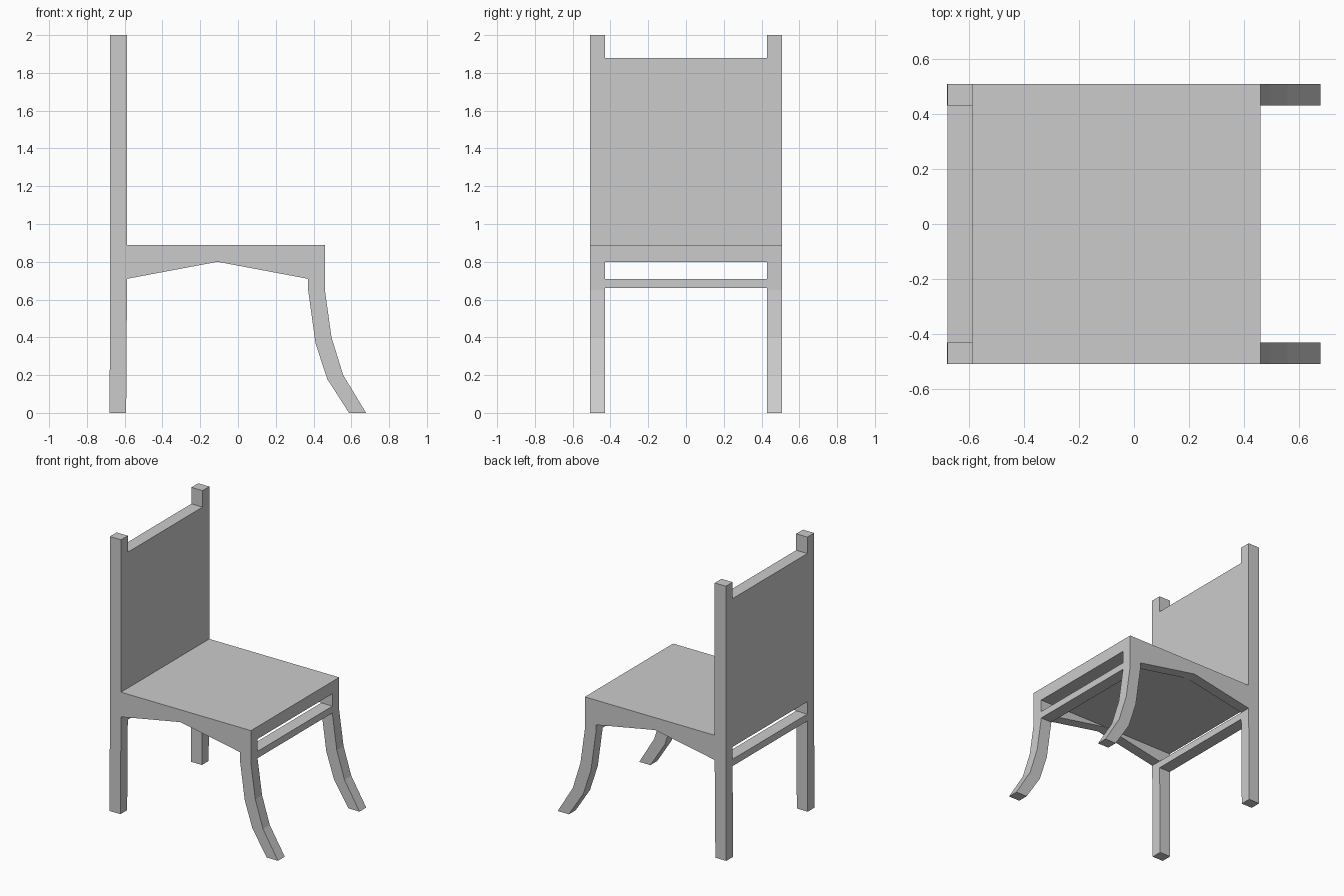
import bpy, bmesh

if "Cube" in bpy.data.objects:
    bpy.data.objects.remove(bpy.data.objects["Cube"])

Y_IN, Y_OUT = 0.43, 0.508            # inner and outer faces of the side frames
BACK, POST, KNEE, FRONT = -0.677, -0.587, 0.37, 0.46


def prism(name, profile, y0, y1):
    """Extrude an x-z outline from y0 to y1."""
    bm = bmesh.new()
    face = bm.faces.new([bm.verts.new((x, y0, z)) for x, z in profile])
    ext = bmesh.ops.extrude_face_region(bm, geom=[face])
    verts = [g for g in ext["geom"] if isinstance(g, bmesh.types.BMVert)]
    bmesh.ops.translate(bm, vec=(0, y1 - y0, 0), verts=verts)
    bmesh.ops.recalc_face_normals(bm, faces=bm.faces)
    mesh = bpy.data.meshes.new(name)
    bm.to_mesh(mesh)
    bm.free()
    obj = bpy.data.objects.new(name, mesh)
    bpy.context.collection.objects.link(obj)
    return obj


def crosspiece(name, x0, x1, z0, z1):
    """Box spanning the gap between the two side frames."""
    return prism(name, [(x0, z0), (x1, z0), (x1, z1), (x0, z1)], -Y_IN, Y_IN)


# Side outlines: straight back post, arched apron, swept front leg
back_post = [(-0.68, 0), (-0.592, 0), (-0.59, 0.4), (POST, 0.66), (POST, 0.71),
             (POST, 0.89), (POST, 2), (BACK, 2), (BACK, 0.66)]
apron = [(POST, 0.71), (-0.108, 0.80), (KNEE, 0.71),
         (FRONT, 0.71), (FRONT, 0.89), (POST, 0.89)]
front_leg = [(FRONT, 0.71), (KNEE, 0.71), (KNEE, 0.66), (0.41, 0.37), (0.472, 0.18),
             (0.588, 0), (0.678, 0), (0.557, 0.20), (0.495, 0.40), (FRONT, 0.65)]

for side, s in (("left", -1), ("right", 1)):
    for part, outline in (("back_post", back_post), ("side_apron", apron),
                          ("front_leg", front_leg)):
        prism(f"{part}_{side}", outline, s * Y_IN, s * Y_OUT)

# Seat and back panel
crosspiece("seat", POST, FRONT, 0.80, 0.89)
crosspiece("back_panel", BACK, POST, 0.80, 1.88)

# Low rails joining the legs
crosspiece("front_rail", KNEE, FRONT, 0.66, 0.71)
crosspiece("back_rail", BACK, POST, 0.66, 0.71)
